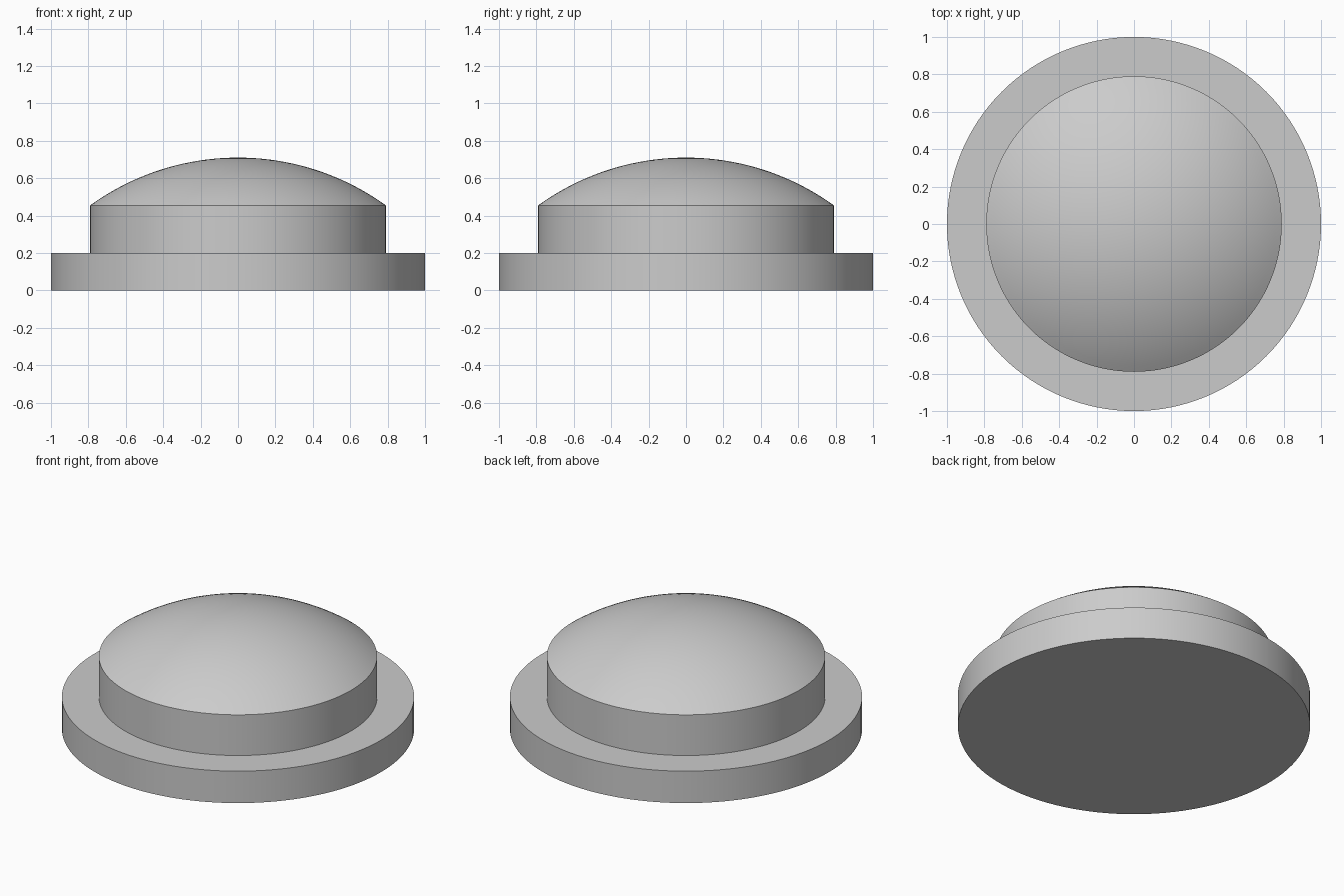
import bpy
import bmesh
import math

SEGMENTS = 128
RIM_RADIUS, RIM_Z, APEX_Z = 0.79, 0.455, 0.71
FLANGE_TOP = 0.2

cube = bpy.data.objects.get("Cube")
if cube:
    bpy.data.objects.remove(cube, do_unlink=True)

# Single flat grey for the whole body
grey = bpy.data.materials.new("light grey")
colour = (0.6, 0.6, 0.6, 1)
grey.use_nodes = True
grey.diffuse_color = colour
grey.node_tree.nodes["Principled BSDF"].inputs["Base Color"].default_value = colour


def lathe(name, profile):
    """Revolve a (radius, height) profile around z."""
    bm = bmesh.new()
    verts = [bm.verts.new((r, 0, z)) for r, z in profile]
    edges = [bm.edges.new(pair) for pair in zip(verts, verts[1:])]
    bmesh.ops.spin(bm, geom=verts + edges, cent=(0, 0, 0), axis=(0, 0, 1),
                   angle=math.tau, steps=SEGMENTS, use_merge=True)
    bmesh.ops.remove_doubles(bm, verts=bm.verts, dist=1e-5)
    bmesh.ops.recalc_face_normals(bm, faces=bm.faces)
    mesh = bpy.data.meshes.new(name)
    bm.to_mesh(mesh)
    bm.free()
    mesh.materials.append(grey)
    obj = bpy.data.objects.new(name, mesh)
    bpy.context.collection.objects.link(obj)
    bpy.ops.object.select_all(action="DESELECT")
    obj.select_set(True)
    bpy.context.view_layer.objects.active = obj
    bpy.ops.object.shade_smooth_by_angle(angle=math.radians(25))


# Spherical cap from the rim to the apex
rise = APEX_Z - RIM_Z
radius = (RIM_RADIUS ** 2 + rise ** 2) / (2 * rise)
half_angle = math.asin(RIM_RADIUS / radius)
steps = 20
dome = []
for i in range(steps + 1):
    a = half_angle * (1 - i / steps)
    dome.append((radius * math.sin(a), APEX_Z - radius * (1 - math.cos(a))))

# Wide flange, stepped collar and dome as one closed solid
lathe("domed_button", [(0, 0), (1, 0), (1, FLANGE_TOP), (RIM_RADIUS, FLANGE_TOP)] + dome)
